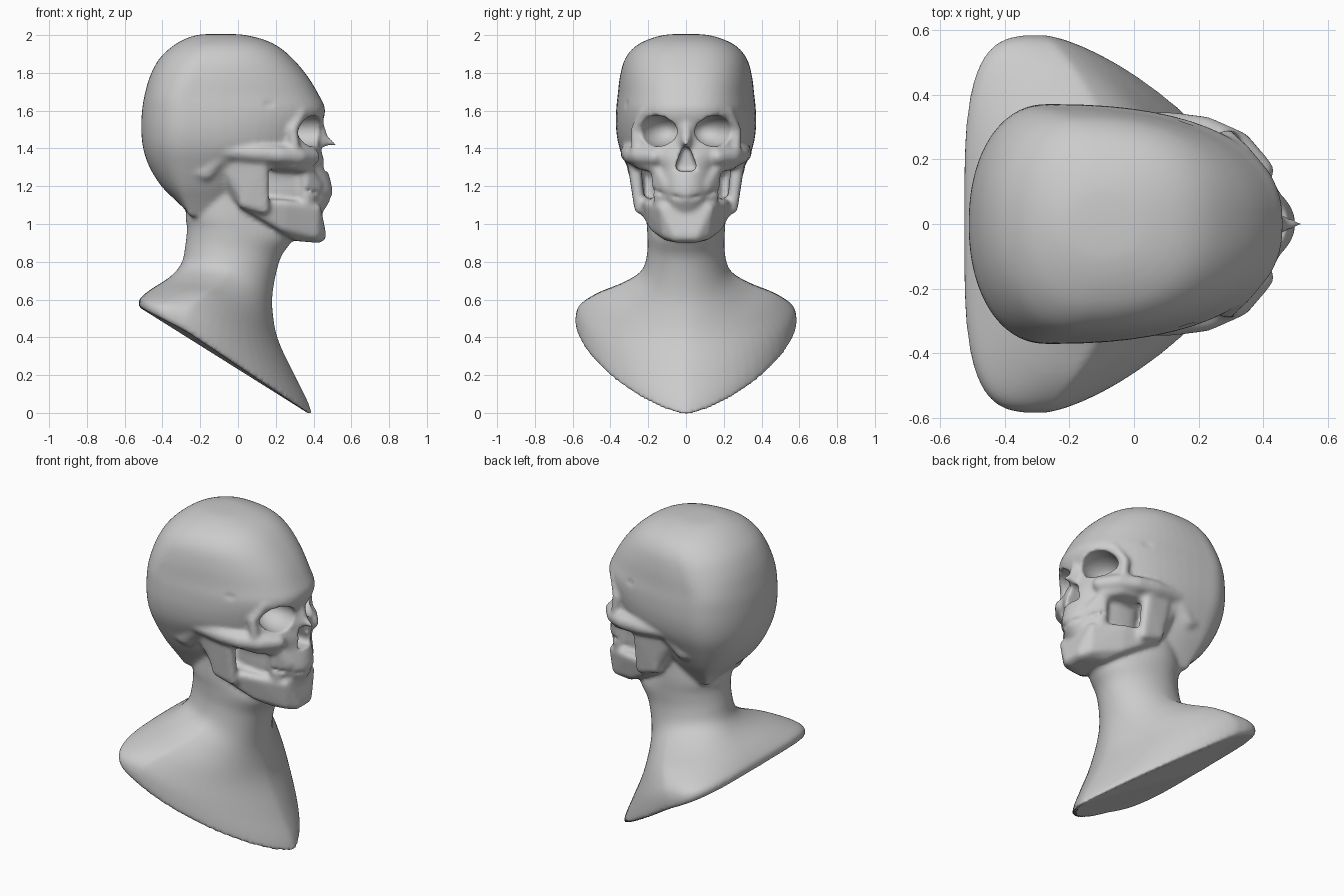
import bpy, bmesh, math
from mathutils import Matrix

if "Cube" in bpy.data.objects:
    bpy.data.objects.remove(bpy.data.objects["Cube"])

bm = bmesh.new()          # solid parts collect here
cut = bmesh.new()         # hollows collect here


def spline(rows, steps=4):
    """Smoothly interpolate rows of numbers (Catmull-Rom)."""
    out = []
    for i in range(len(rows) - 1):
        p0, p1 = rows[max(i - 1, 0)], rows[i]
        p2, p3 = rows[i + 1], rows[min(i + 2, len(rows) - 1)]
        for k in range(steps):
            t = k / steps
            out.append([b + 0.5 * t * (c - a + t * (2*a - 5*b + 4*c - d + t * (3*(b - c) + d - a)))
                        for a, b, c, d in zip(p0, p1, p2, p3)])
    return out + [list(rows[-1])]


def loft(target, rows, sides=64):
    """Row: back x,z / side x,y,z / front x,z / back and front roundness."""
    rings = []
    for xb, zb, xs, hw, zs, xf, zf, nb, nf in spline(rows):
        ring = []
        for i in range(sides):
            a = 2 * math.pi * i / sides
            c, s = math.cos(a), math.sin(a)
            n = nf if c > 0 else nb
            u, v = abs(c) ** (2 / n), math.copysign(abs(s) ** (2 / n), s)
            xe, ze = (xf, zf) if c > 0 else (xb, zb)
            ring.append(target.verts.new((xs + (xe - xs) * u, hw * v, zs + (ze - zs) * u)))
        rings.append(ring)
    for a, b in zip(rings, rings[1:]):
        for i in range(sides):
            j = (i + 1) % sides
            target.faces.new((a[i], a[j], b[j], b[i]))
    target.faces.new(rings[0])
    target.faces.new(rings[-1][::-1])


def ball(target, loc, size, turn=0):
    """Mirrored pair of ellipsoids."""
    for s in (1, -1):
        m = (Matrix.Translation((loc[0], loc[1] * s, loc[2]))
             @ Matrix.Rotation(turn * s, 4, 'Z') @ Matrix.Diagonal((*size, 1)))
        bmesh.ops.create_icosphere(target, subdivisions=4, radius=1, matrix=m)


def hull(target, pts):
    """Convex lump wrapped round balls given as x, y, z, radius."""
    tmp = bmesh.new()
    for x, y, z, r in pts:
        bmesh.ops.create_icosphere(tmp, subdivisions=2, radius=r, matrix=Matrix.Translation((x, y, z)))
    res = bmesh.ops.convex_hull(tmp, input=tmp.verts[:])
    junk = {g for g in res['geom_interior'] + res['geom_unused'] if isinstance(g, bmesh.types.BMVert)}
    bmesh.ops.delete(tmp, geom=list(junk), context='VERTS')
    me = bpy.data.meshes.new("tmp")
    tmp.to_mesh(me)
    tmp.free()
    target.from_mesh(me)
    bpy.data.meshes.remove(me)


def flip(pts):
    return [(x, -y, z, r) for x, y, z, r in pts]


def pair(target, pts):
    """Mirrored pair of convex lumps."""
    hull(target, pts)
    hull(target, flip(pts))


def chain(target, pts):
    """Mirrored bony bar running through the points."""
    for a, b in zip(pts, pts[1:]):
        pair(target, (a, b))


# neck and shoulders, ending in a slanted cut
loft(bm, [
    (-.22, 1.30, -.05, .20, 1.30, .15, 1.20, 2, 2),
    (-.275, 1.06, -.04, .21, 1.06, .22, 1.02, 2, 2),
    (-.27, .98, -.03, .205, .95, .29, .93, 2, 2),
    (-.28, .88, -.04, .205, .85, .225, .82, 2, 2),
    (-.30, .79, -.05, .235, .75, .185, .65, 2.1, 2),
    (-.36, .72, -.10, .33, .685, .185, .52, 2.4, 1.8),
    (-.46, .655, -.18, .47, .63, .215, .38, 2.8, 1.6),
    (-.515, .61, -.25, .56, .565, .30, .20, 3.3, 1.5),
    (-.527, .585, -.28, .585, .50, .37, .06, 3.5, 1.45),
    (-.525, .56, -.28, .58, .435, .396, -.018, 3.5, 1.45)])

# cranium: z, back x, front x, half width
loft(bm, [(b, z, -.27 + max(0, z - 1.7) * .6, w, z, f, z, 2.15, 2.4) for z, b, f, w in [
    (2.006, -.14, -.04, .04), (2.0, -.22, .04, .12), (1.975, -.29, .14, .205),
    (1.935, -.355, .22, .275), (1.87, -.42, .295, .325),
    (1.78, -.467, .37, .35), (1.68, -.495, .43, .362), (1.6, -.508, .462, .37),
    (1.5, -.512, .43, .37), (1.4, -.502, .37, .352), (1.3, -.468, .15, .31),
    (1.2, -.405, .08, .26), (1.12, -.325, .04, .21), (1.04, -.24, 0, .16)]])
# bony ridge behind and below the ear
chain(bm, [(-.3, .25, 1.3, .04), (-.17, .25, 1.28, .06), (-.08, .28, 1.38, .05)])

# upper face: z, front x, half width
loft(bm, [(.05, z, .2, w, z, f, z, 2.5, 2.1) for z, f, w in [
    (1.58, .455, .25), (1.5, .43, .265), (1.42, .435, .275), (1.36, .455, .25), (1.3, .468, .19),
    (1.24, .488, .17), (1.17, .50, .165), (1.12, .485, .155), (1.05, .44, .14)]])

# cheekbone and arch, with the flesh below it
chain(bm, [(.39, .165, 1.355, .045), (.32, .24, 1.36, .05), (.22, .285, 1.365, .05),
           (.1, .3, 1.375, .05), (-.07, .29, 1.39, .05)])
pair(bm, [(.08, .27, 1.34, .035), (.3, .235, 1.32, .035), (.37, .165, 1.3, .03), (.2, .2, 1.31, .03)])
pair(bm, [(.36, .165, 1.31, .025), (.36, .14, 1.1, .03), (.42, .1, 1.2, .03), (.3, .1, 1.2, .03)])
# brow and outer rim of the eye socket
chain(bm, [(.43, .02, 1.59, .03), (.4, .14, 1.603, .03), (.335, .22, 1.59, .03),
           (.29, .265, 1.5, .028), (.3, .262, 1.4, .03)])
# nose bone
hull(bm, [(.42, 0, 1.53, .035), (.455, 0, 1.45, .025), (.44, 0, 1.43, .035)])
hull(bm, [(.455, 0, 1.45, .025), (.51, 0, 1.42, .012)])

# lower jaw: upright branches with muscle behind, body and chin
pair(bm, [(-.0, .27, 1.34, .035), (.13, .275, 1.32, .035), (.03, .25, 1.11, .028), (.14, .245, 1.08, .028)])
pair(bm, [(-.07, .25, 1.33, .04), (.0, .26, 1.33, .035), (.03, .235, 1.13, .03), (-.03, .18, 1.16, .03)])
body = [(.03, .235, 1.11, .03), (.25, .19, 1.1, .03), (.24, .165, .985, .03), (.41, .12, 1.08, .03),
        (.40, .095, .95, .035), (.31, .1, .945, .035), (.428, .05, .94, .04)]
hull(bm, body + flip(body))

# hollows: eye sockets, temples, nose opening, mouth line
ball(cut, (.365, .139, 1.494), (.16, .106, .084), .35)
ball(cut, (.19, .365, 1.64), (.09, .06, .05), -.15)
hull(cut, [(x, y, z, r) for x in (.37, .52)
           for y, z, r in ((.03, 1.305, .026), (-.03, 1.305, .026), (0, 1.385, .026))])
chain(cut, [(.37, .17, 1.178, .014), (.455, .1, 1.15, .014), (.503, 0, 1.133, .014)])


def apply(ob, kind, **settings):
    m = ob.modifiers.new(kind.lower(), kind)
    for k, v in settings.items():
        setattr(m, k, v)
    bpy.context.view_layer.objects.active = ob
    bpy.ops.object.modifier_apply(modifier=m.name)


def fused(name, source, voxel):
    """Make an object from the collected parts, melted into one skin."""
    bmesh.ops.recalc_face_normals(source, faces=source.faces[:])
    me = bpy.data.meshes.new(name)
    source.to_mesh(me)
    source.free()
    ob = bpy.data.objects.new(name, me)
    bpy.context.collection.objects.link(ob)
    apply(ob, 'REMESH', mode='VOXEL', voxel_size=voxel)
    return ob


bust = fused("skull_bust", bm, .012)
hollows = fused("hollows", cut, .008)
hollows.hide_render = True
apply(bust, 'BOOLEAN', operation='DIFFERENCE', object=hollows, solver='EXACT')
bpy.data.objects.remove(hollows)
apply(bust, 'REMESH', mode='VOXEL', voxel_size=.011)
apply(bust, 'SMOOTH', factor=.5, iterations=5)
for p in bust.data.polygons:
    p.use_smooth = True
